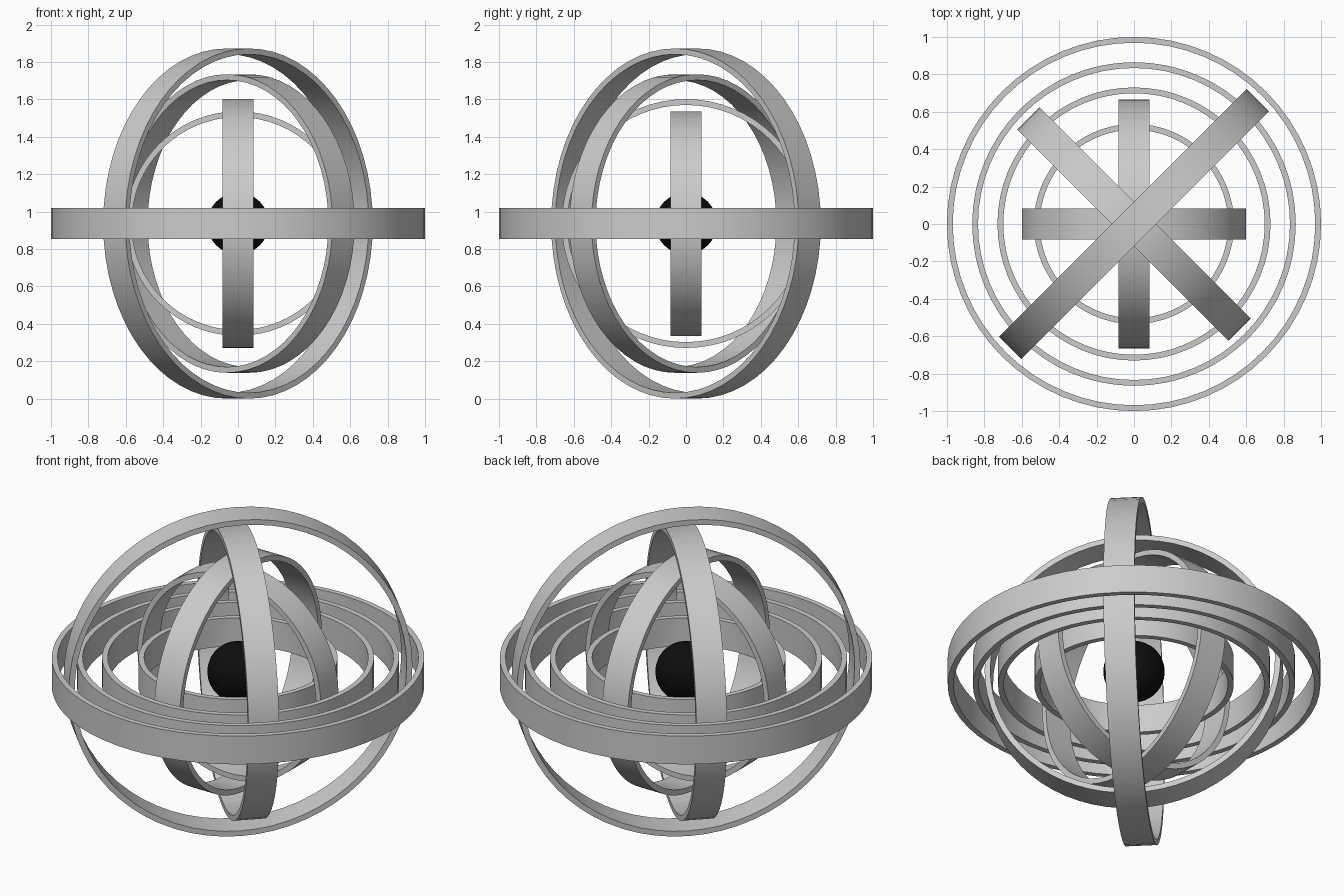
import bpy, bmesh, math
from mathutils import Matrix, Vector

if "Cube" in bpy.data.objects:
    bpy.data.objects.remove(bpy.data.objects["Cube"])

CENTER = Vector((0, 0, 0.936))
WIDTH, THICK, SEGMENTS = 0.167, 0.031, 64


def material(name, rgb):
    m = bpy.data.materials.new(name)
    m.diffuse_color = (*rgb, 1)
    m.use_nodes = True
    m.node_tree.nodes["Principled BSDF"].inputs["Base Color"].default_value = m.diffuse_color
    return m


grey = material("grey metal", (0.6, 0.6, 0.6))
black = material("black core", (0.004, 0.004, 0.004))


def finish(name, bm, mat, rotation=Matrix()):
    bmesh.ops.recalc_face_normals(bm, faces=bm.faces)
    mesh = bpy.data.meshes.new(name)
    bm.to_mesh(mesh)
    bm.free()
    mesh.materials.append(mat)
    obj = bpy.data.objects.new(name, mesh)
    obj.matrix_world = Matrix.Translation(CENTER) @ rotation
    bpy.context.collection.objects.link(obj)
    bpy.ops.object.select_all(action='DESELECT')
    obj.select_set(True)
    bpy.context.view_layer.objects.active = obj
    bpy.ops.object.shade_smooth_by_angle(angle=math.radians(30))


def band(name, radius, rotation=Matrix()):
    """Flat hoop: a rectangular section spun around the local z axis."""
    bm = bmesh.new()
    h, inner = WIDTH / 2, radius - THICK
    section = [bm.verts.new(p) for p in
               ((inner, 0, -h), (radius, 0, -h), (radius, 0, h), (inner, 0, h))]
    edges = [bm.edges.new((section[i], section[(i + 1) % 4])) for i in range(4)]
    bmesh.ops.spin(bm, geom=section + edges, cent=(0, 0, 0), axis=(0, 0, 1),
                   angle=math.tau, steps=SEGMENTS, use_merge=True)
    bmesh.ops.remove_doubles(bm, verts=bm.verts, dist=1e-4)
    finish(name, bm, grey, rotation)


# Nested horizontal hoops
for i, r in enumerate((1.0, 0.865, 0.73, 0.535)):
    band(f"horizontal_ring_{i + 1}", r)

# Upright hoops: radius and heading of the hoop's plane in degrees
for i, (r, heading) in enumerate(((0.936, 45), (0.798, -45), (0.665, 90), (0.6, 0))):
    band(f"upright_ring_{i + 1}", r,
         Matrix.Rotation(math.radians(heading), 4, 'Z') @ Matrix.Rotation(math.pi / 2, 4, 'X'))

# Central ball
ball = bmesh.new()
bmesh.ops.create_uvsphere(ball, u_segments=32, v_segments=16, radius=0.165)
finish("core_ball", ball, black)
